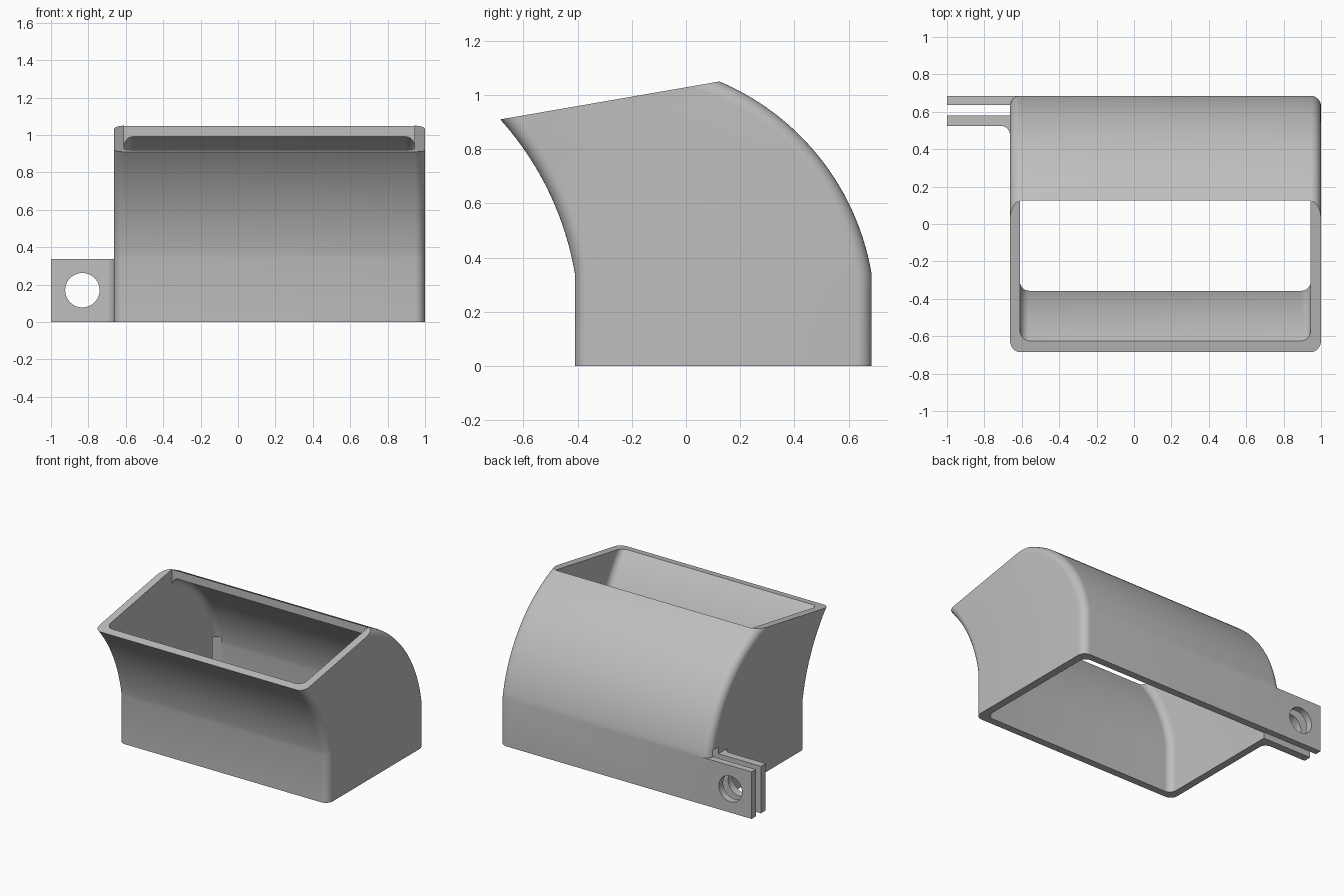
import bpy, bmesh, math
from mathutils import Vector

if "Cube" in bpy.data.objects:
    bpy.data.objects.remove(bpy.data.objects["Cube"], do_unlink=True)

grey = bpy.data.materials.new("plain_grey")
grey.use_nodes = True
grey.diffuse_color = (0.52, 0.52, 0.52, 1)
grey.node_tree.nodes["Principled BSDF"].inputs["Base Color"].default_value = (0.52, 0.52, 0.52, 1)

# Side profile: two arcs, each above a straight foot
REAR_Y, FRONT_Y = 0.685, -0.41
REAR_C, REAR_R = (-0.243, 0.183), 0.941
FRONT_C, FRONT_R = (-1.528, 0.151), 1.134
STEPS = 32


def arc(centre, radius, a0, a1, steps=STEPS):
    angles = [a0 + (a1 - a0) * i / steps for i in range(steps + 1)]
    return [(centre[0] + radius * math.cos(a), centre[1] + radius * math.sin(a)) for a in angles]


def side_profile(inset, rear_end):
    """Closed y-z outline, inset from the outer skin, open-ended past rim and base."""
    r, f = REAR_R - inset, FRONT_R + inset
    rear_y, front_y = REAR_Y - inset, FRONT_Y + inset
    rear = arc(REAR_C, r, math.acos((rear_y - REAR_C[0]) / r), math.acos((rear_end - REAR_C[0]) / r))
    front = arc(FRONT_C, f, math.asin(1.0 / f), math.acos((front_y - FRONT_C[0]) / f))
    return [(rear_y, -0.1)] + rear + [(rear_end, 1.3)] + front + [(front_y, -0.1)]


def loft(bm, rings):
    loops = [[bm.verts.new(p) for p in ring] for ring in rings]
    n = len(loops[0])
    for a, b in zip(loops, loops[1:]):
        for i in range(n):
            bm.faces.new((a[i], a[(i + 1) % n], b[(i + 1) % n], b[i]))
    bm.faces.new(loops[0][::-1])
    bm.faces.new(loops[-1])
    bmesh.ops.recalc_face_normals(bm, faces=bm.faces[:])


def finish(name, bm):
    mesh = bpy.data.meshes.new(name)
    bm.to_mesh(mesh)
    bm.free()
    mesh.materials.append(grey)
    ob = bpy.data.objects.new(name, mesh)
    bpy.context.collection.objects.link(ob)
    return ob


def duct_solid(name, x0, x1, wall, radius, rear_end, trim):
    """Bent block with rounded long edges on both sides."""
    k = 8
    turns = [math.pi / 2 * i / k for i in range(k + 1)]
    levels = [(x0 + radius * (1 - math.cos(a)), radius * (1 - math.sin(a))) for a in turns]
    levels += [(x1 - radius * (1 - math.cos(a)), radius * (1 - math.sin(a))) for a in reversed(turns)]
    bm = bmesh.new()
    loft(bm, [[(x, y, z) for y, z in side_profile(wall + d, rear_end)] for x, d in levels])
    if trim:  # flat base and sloping rim
        for co, no in (((0, 0, 0), (0, 0, -1)), ((0, 0.125, 1.05), (0, -0.173, 1))):
            geom = bm.verts[:] + bm.edges[:] + bm.faces[:]
            cut = bmesh.ops.bisect_plane(bm, geom=geom, plane_co=co, plane_no=Vector(no), clear_outer=True)
            edges = [e for e in cut["geom_cut"] if isinstance(e, bmesh.types.BMEdge)]
            bmesh.ops.contextual_create(bm, geom=edges)
        bmesh.ops.recalc_face_normals(bm, faces=bm.faces[:])
    return finish(name, bm)


def prism(name, outline, z0, z1):
    bm = bmesh.new()
    loft(bm, [[(x, y, z) for x, y in outline] for z in (z0, z1)])
    return finish(name, bm)


def combine(target, other, operation):
    other.hide_render = True
    mod = target.modifiers.new(operation.lower(), "BOOLEAN")
    mod.operation, mod.object, mod.solver = operation, other, "EXACT"
    bpy.context.view_layer.objects.active = target
    bpy.ops.object.modifier_apply(modifier=mod.name)
    bpy.data.objects.remove(other, do_unlink=True)


# Bent duct body
duct = duct_solid("bent_duct", -0.663, 1.0, 0, 0.055, -0.05, True)

# Clamp tabs, blended into the side wall
blend = arc((-0.713, 0.475), 0.05, 0, math.pi / 2, 8)
tabs = prism("clamp_tabs", [(-1, 0.685), (-0.6, 0.685), (-0.6, 0.475)] + blend + [(-1, 0.525)], 0, 0.337)
combine(duct, tabs, "UNION")

# Hollow inside
combine(duct, duct_solid("cavity", -0.61, 0.945, 0.053, 0.05, 0.125, False), "DIFFERENCE")

# Slit between the tabs, running through the side wall
slit = prism("slit", [(-1.1, 0.58), (-0.57, 0.58), (-0.57, 0.637), (-1.1, 0.637)], -0.1, 0.385)
combine(duct, slit, "DIFFERENCE")

# Bolt hole through both tabs
bm = bmesh.new()
loft(bm, [[(x, y, z) for x, z in arc((-0.832, 0.17), 0.092, 0, math.tau, 48)[:-1]] for y in (0.4, 0.8)])
combine(duct, finish("bolt_hole", bm), "DIFFERENCE")

# Smooth curves, sharp corners
bpy.ops.object.select_all(action="DESELECT")
duct.select_set(True)
bpy.context.view_layer.objects.active = duct
bpy.ops.object.shade_smooth_by_angle(angle=math.radians(25))
